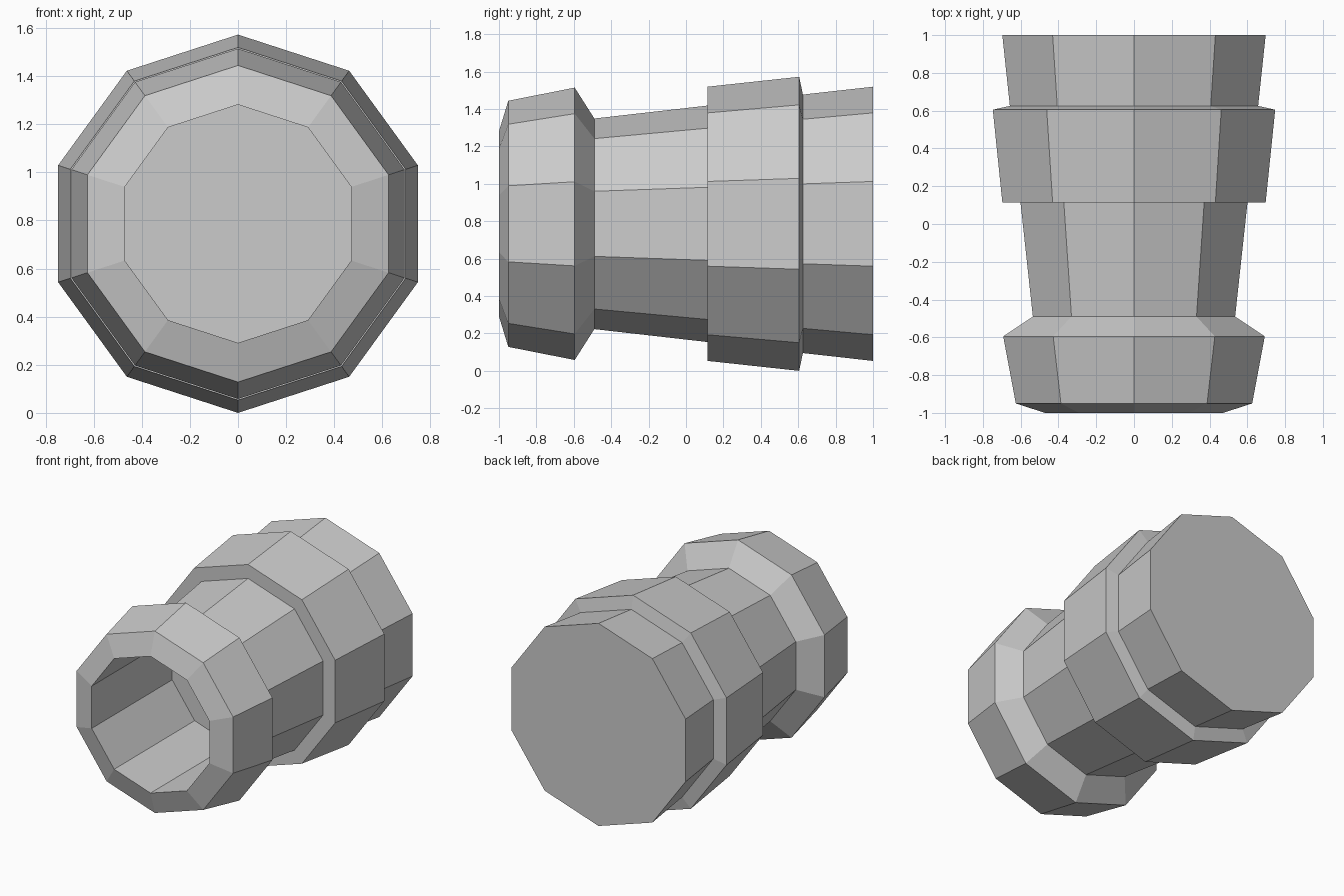
import bpy, bmesh
from math import sin, cos, pi

if "Cube" in bpy.data.objects:
    bpy.data.objects.remove(bpy.data.objects["Cube"])

SIDES = 10
CENTRE_Z = 0.786

# Profile as (y, radius): bore floor, bore wall, lip, then the stepped outside to the back
PROFILE = [
    (-0.08, 0.495), (-1.0, 0.495), (-0.95, 0.658), (-0.595, 0.728),
    (-0.49, 0.563), (0.115, 0.632), (0.115, 0.733), (0.605, 0.786),
    (0.625, 0.691), (1.0, 0.733),
]


def ring(bm, y, r):
    """One ten-sided ring around the y axis, with a corner at the top."""
    angles = [2 * pi * i / SIDES for i in range(SIDES)]
    return [bm.verts.new((r * sin(a), y, CENTRE_Z + r * cos(a))) for a in angles]


bm = bmesh.new()
rings = [ring(bm, y, r) for y, r in PROFILE]

# Walls between neighbouring rings
for a, b in zip(rings, rings[1:]):
    for i in range(SIDES):
        j = (i + 1) % SIDES
        bm.faces.new((a[i], a[j], b[j], b[i]))

# Bore floor and closed back
bm.faces.new(rings[0])
bm.faces.new(rings[-1])
bmesh.ops.recalc_face_normals(bm, faces=bm.faces)

mesh = bpy.data.meshes.new("stepped_nozzle")
bm.to_mesh(mesh)
bm.free()
bpy.context.collection.objects.link(bpy.data.objects.new("stepped_nozzle", mesh))
